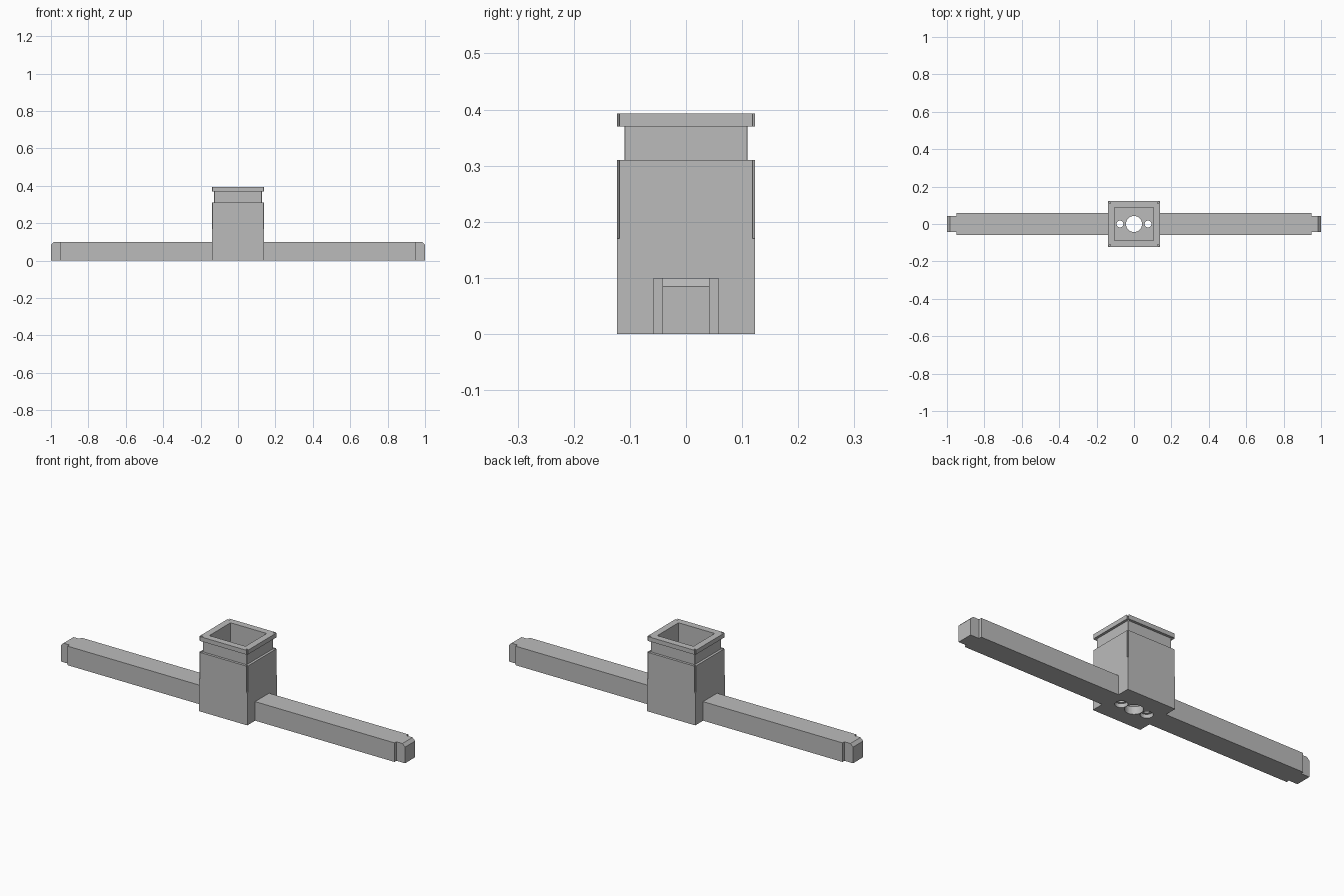
import bpy
import bmesh
import math
from mathutils import Matrix, Vector

default = bpy.data.objects.get("Cube")
if default:
    bpy.data.objects.remove(default, do_unlink=True)

grey = bpy.data.materials.new("plain_grey")
grey.use_nodes = True
colour = (0.5, 0.5, 0.5, 1)
grey.diffuse_color = colour
grey.node_tree.nodes["Principled BSDF"].inputs["Base Color"].default_value = colour


def make_object(name, bm):
    bmesh.ops.recalc_face_normals(bm, faces=bm.faces)
    mesh = bpy.data.meshes.new(name)
    bm.to_mesh(mesh)
    bm.free()
    mesh.materials.append(grey)
    obj = bpy.data.objects.new(name, mesh)
    bpy.context.collection.objects.link(obj)
    return obj


def loft(name, sections):
    """Join rectangular (half x, half y, z) rings and cap both ends."""
    bm = bmesh.new()
    rings = [[bm.verts.new((sx * hx, sy * hy, z))
              for sx, sy in ((-1, -1), (1, -1), (1, 1), (-1, 1))]
             for hx, hy, z in sections]
    for a, b in zip(rings, rings[1:]):
        for i in range(4):
            j = (i + 1) % 4
            bm.faces.new((a[i], a[j], b[j], b[i]))
    bm.faces.new(rings[0])
    bm.faces.new(rings[-1])
    return make_object(name, bm)


def extrude_xz(name, points, half_y, side):
    """Extrude a side outline across y, flipped to one end in x."""
    bm = bmesh.new()
    face = bm.faces.new([bm.verts.new((side * x, -half_y, z)) for x, z in points])
    out = bmesh.ops.extrude_face_region(bm, geom=[face])
    moved = [v for v in out["geom"] if isinstance(v, bmesh.types.BMVert)]
    bmesh.ops.translate(bm, verts=moved, vec=(0, 2 * half_y, 0))
    return make_object(name, bm)


def cut(target, cutter):
    cutter.hide_render = True
    cutter.hide_set(True)
    mod = target.modifiers.new(cutter.name, 'BOOLEAN')
    mod.operation = 'DIFFERENCE'
    mod.solver = 'EXACT'
    mod.object = cutter


def cylinder_cutter(name, x, radius, bottom, top):
    bm = bmesh.new()
    bmesh.ops.create_cone(
        bm, cap_ends=True, segments=40, radius1=radius, radius2=radius,
        depth=top - bottom, matrix=Matrix.Translation((x, 0, (top + bottom) / 2)))
    return make_object(name, bm)


# Hollow square housing with a recessed neck and a rim
HX, HY, TOP, FLOOR = 0.14, 0.123, 0.393, 0.04
housing = loft("housing", [
    (HX, HY, 0), (HX, HY, 0.31), (0.127, 0.11, 0.31), (0.127, 0.11, 0.37),
    (HX, HY, 0.37), (HX, HY, TOP), (0.105, 0.088, TOP), (0.105, 0.088, FLOOR)])

# Centre hole and counterbored screw holes in the floor
cut(housing, cylinder_cutter("centre_hole_cutter", 0, 0.043, -0.05, 0.1))
for side, label in ((1, "left"), (-1, "right")):
    cut(housing, cylinder_cutter(label + "_screw_cutter", side * 0.075, 0.018, -0.05, 0.1))
    cut(housing, cylinder_cutter(label + "_counterbore_cutter", side * 0.075, 0.03, -0.05, 0.02))

# Narrow diagonal slits down the upper corners
for sx in (-1, 1):
    for sy in (-1, 1):
        bm = bmesh.new()
        bmesh.ops.create_cube(bm, size=1)
        bmesh.ops.scale(bm, vec=Vector((0.06, 0.006, 0.3)), verts=bm.verts)
        centre = Matrix.Translation((sx * (HX + 0.0075), sy * (HY + 0.0075), 0.32))
        turn = Matrix.Rotation(sx * sy * math.pi / 4, 4, 'Z')
        bm.transform(centre @ turn)
        cut(housing, make_object("corner_slit_cutter", bm))

# Long side arms with narrower, bevelled tips
for side, label in ((1, "left"), (-1, "right")):
    extrude_xz(label + "_arm", [(HX, 0), (0.95, 0), (0.95, 0.1), (HX, 0.1)], 0.058, side)
    extrude_xz(label + "_arm_tip",
               [(0.95, 0), (1, 0), (1, 0.085), (0.985, 0.1), (0.95, 0.1)], 0.042, side)
